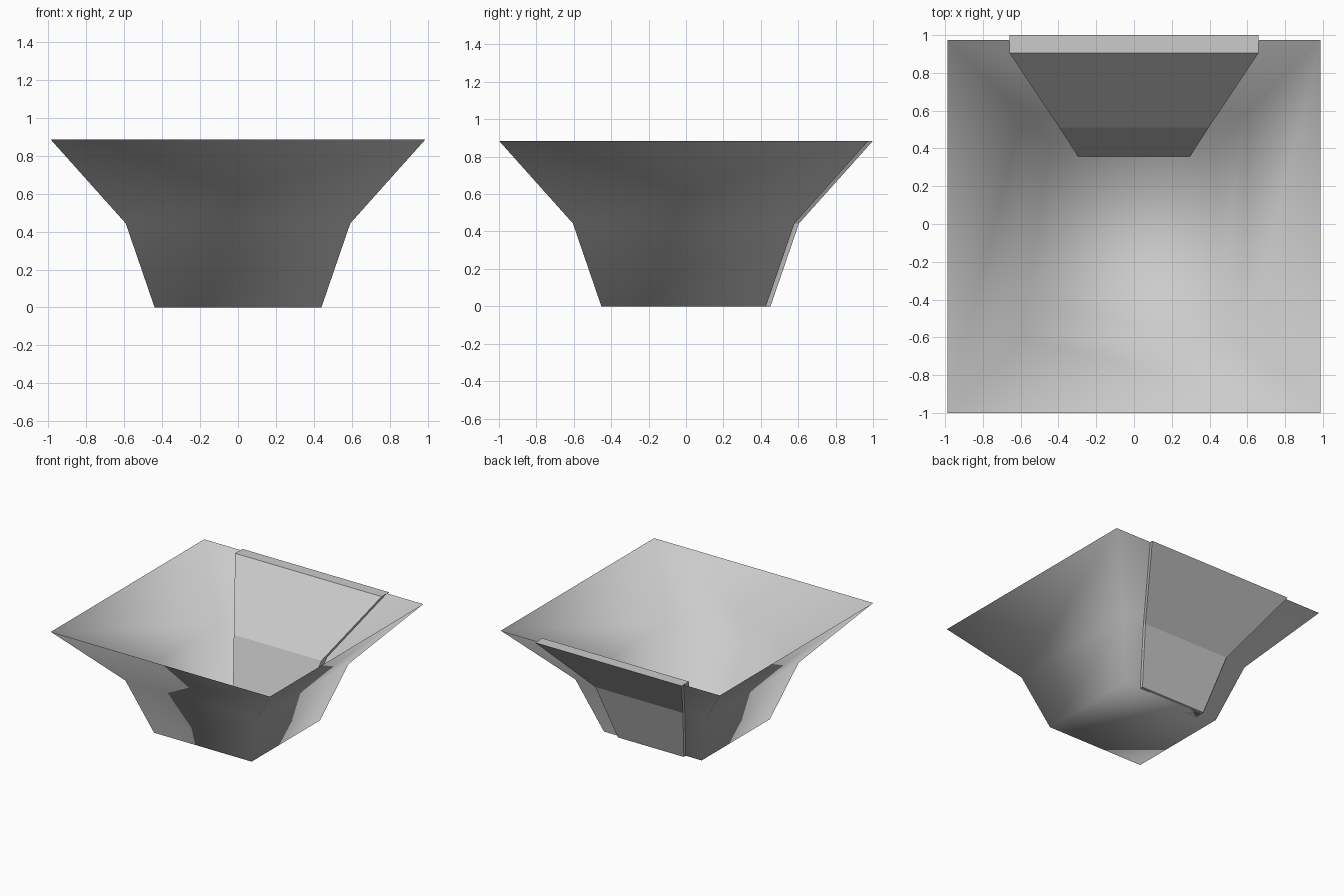
import bpy

if "Cube" in bpy.data.objects:
    bpy.data.objects.remove(bpy.data.objects["Cube"])


def make_mesh(name, rings, caps, smooth):
    """Loft four-cornered rings together; caps lists the ring indices to close."""
    verts = [v for ring in rings for v in ring]
    faces = [(4 * r + i, 4 * r + (i + 1) % 4, 4 * r + 4 + (i + 1) % 4, 4 * r + 4 + i)
             for r in range(len(rings) - 1) for i in range(4)]
    for c in caps:
        face = tuple(range(4 * c, 4 * c + 4))
        faces.append(face[::-1] if c == 0 else face)
    mesh = bpy.data.meshes.new(name)
    mesh.from_pydata(verts, [], faces)
    mesh.polygons.foreach_set("use_smooth", [smooth] * len(faces))
    mesh.update()
    obj = bpy.data.objects.new(name, mesh)
    bpy.context.collection.objects.link(obj)
    return obj


def rectangle(half_x, y0, y1, z):
    return [(-half_x, y0, z), (half_x, y0, z), (half_x, y1, z), (-half_x, y1, z)]


# Flared open bowl: thin smooth-shaded shell with a closed floor
CENTRE_Y = -0.0125
bowl_profile = [(0.44, 0.0), (0.592, 0.443), (0.9875, 0.885)]
make_mesh("bowl_shell",
          [rectangle(h, CENTRE_Y - h, CENTRE_Y + h, z) for h, z in bowl_profile],
          caps=[0], smooth=True)

# Thick bent panel set into the back wall: half width, outer y, height
panel_profile = [(0.297, 0.452, 0.0), (0.395, 0.604, 0.443), (0.66, 1.0, 0.885)]
THICKNESS = 0.094
make_mesh("back_panel",
          [rectangle(h, y - THICKNESS, y, z) for h, y, z in panel_profile],
          caps=[0, 2], smooth=False)
